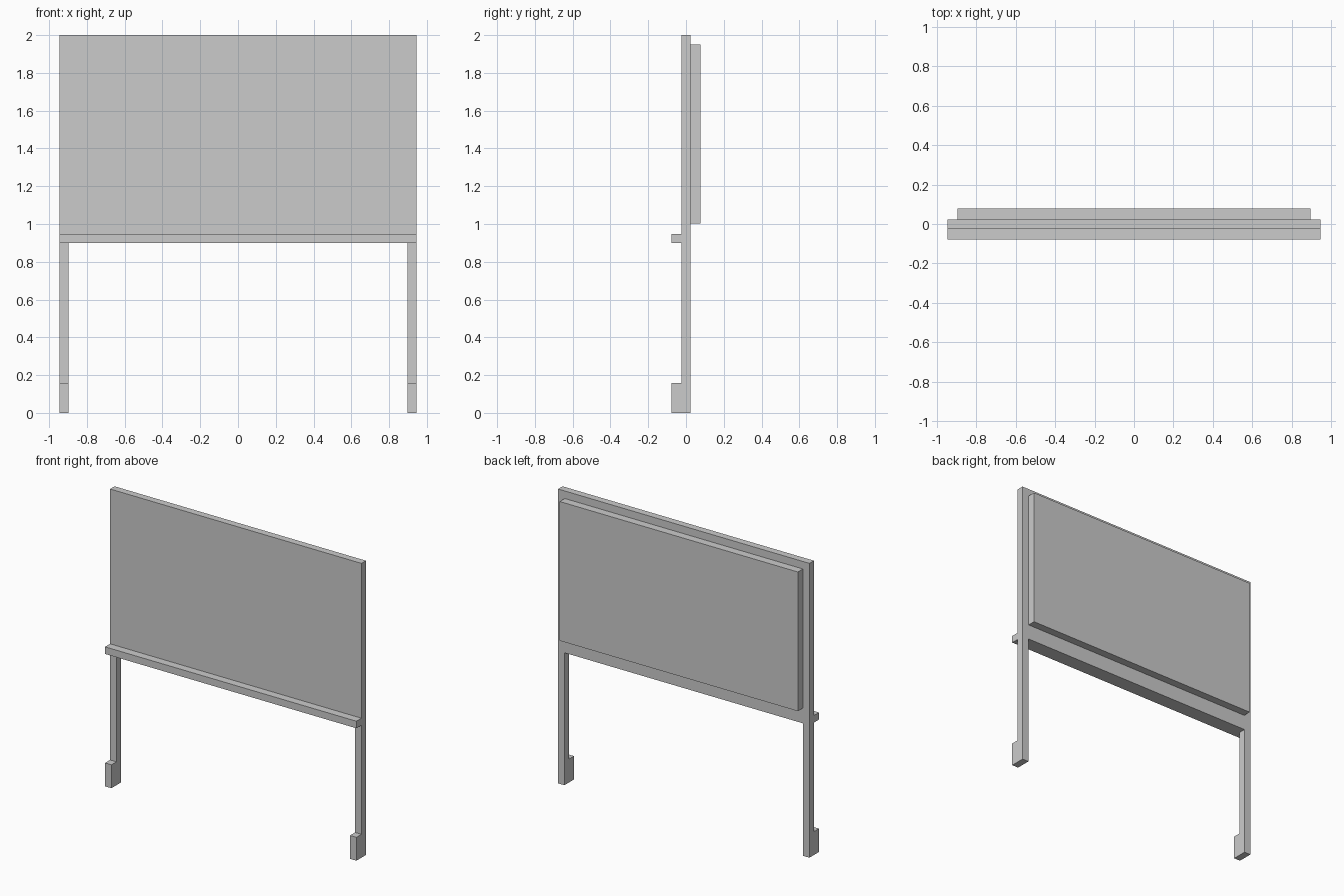
import bpy, bmesh

if "Cube" in bpy.data.objects:
    bpy.data.objects.remove(bpy.data.objects["Cube"])

W, LEG = 0.945, 0.048         # half width, leg width
Y_FRONT, Y_BACK = -0.024, 0.024
DEPTH = 0.078                 # half depth over tray and back panel
BOARD_Z = 0.9


def extrude_object(name, points, offset):
    """Extrude a closed 3D outline along offset into a solid."""
    bm = bmesh.new()
    face = bm.faces.new([bm.verts.new(p) for p in points])
    new = bmesh.ops.extrude_face_region(bm, geom=[face], use_keep_orig=True)["geom"]
    verts = [g for g in new if isinstance(g, bmesh.types.BMVert)]
    bmesh.ops.translate(bm, verts=verts, vec=offset)
    bmesh.ops.recalc_face_normals(bm, faces=bm.faces)
    mesh = bpy.data.meshes.new(name)
    bm.to_mesh(mesh)
    bm.free()
    obj = bpy.data.objects.new(name, mesh)
    bpy.context.collection.objects.link(obj)
    return obj


def box(name, x, y, z):
    """Box from (min, max) ranges."""
    outline = [(x[0], y[0], z[0]), (x[1], y[0], z[0]), (x[1], y[0], z[1]), (x[0], y[0], z[1])]
    return extrude_object(name, outline, (0, y[1] - y[0], 0))


# Board and both legs as one flat slab
half = [(W - LEG, BOARD_Z), (W - LEG, 0), (W, 0), (W, 2)]
outline = half + [(-x, z) for x, z in reversed(half)]
extrude_object("board_and_legs", [(x, Y_FRONT, z) for x, z in outline],
               (0, Y_BACK - Y_FRONT, 0))

# Tray ledge along the front
box("front_ledge", (-W, W), (-DEPTH, Y_FRONT), (BOARD_Z, 0.948))

# Raised panel on the back
box("back_panel", (-0.895, 0.895), (Y_BACK, DEPTH), (1.003, 1.949))

# Feet in front of the legs
for side, x in (("left", (-W, LEG - W)), ("right", (W - LEG, W))):
    box(side + "_foot", x, (-DEPTH, Y_FRONT), (0, 0.159))
